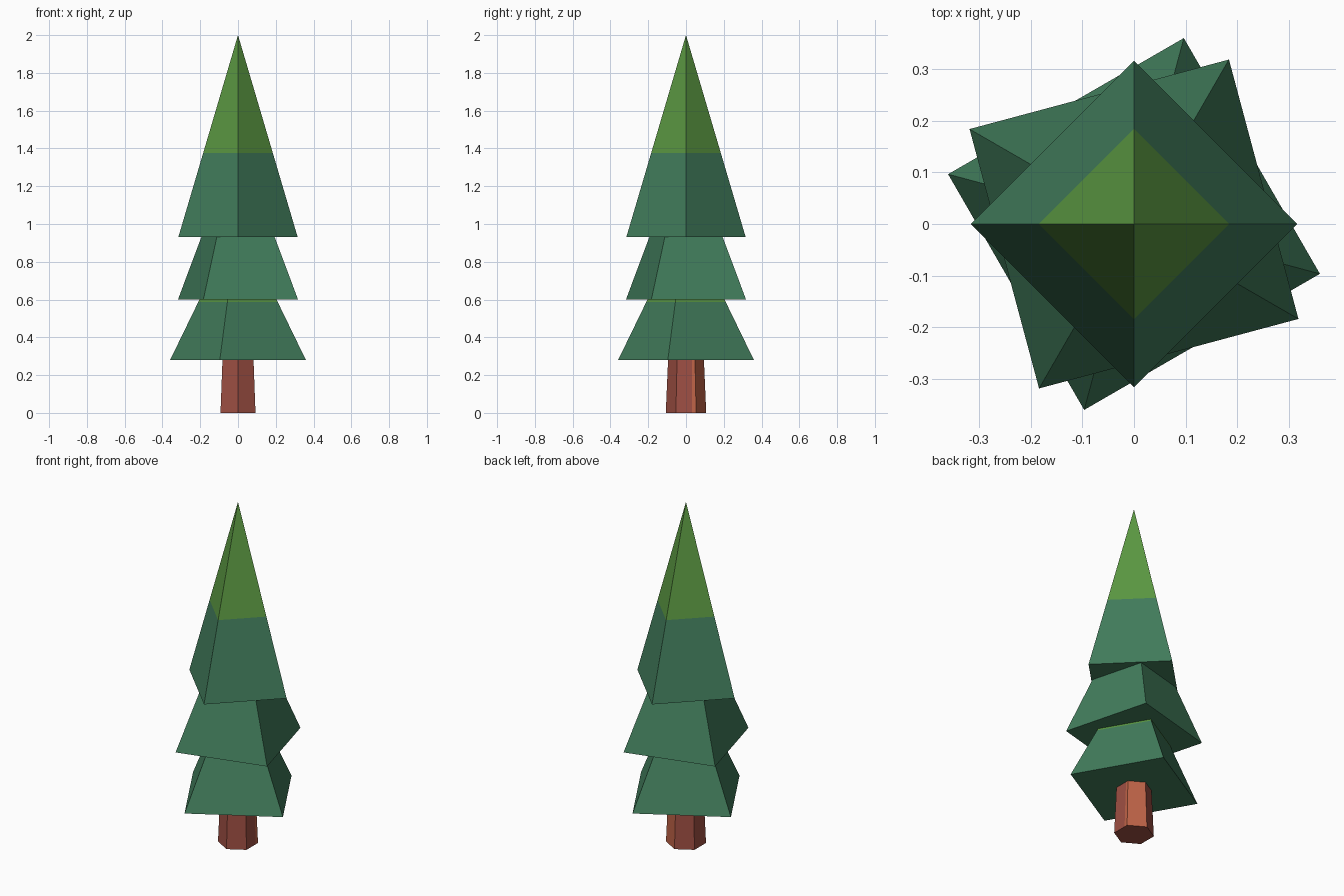
import bpy, bmesh
from math import cos, sin, radians, tau

if "Cube" in bpy.data.objects:
    bpy.data.objects.remove(bpy.data.objects["Cube"])


def material(name, rgb):
    m = bpy.data.materials.new(name)
    lin = [((c / 255 + 0.055) / 1.055) ** 2.4 for c in rgb]
    m.diffuse_color = (*lin, 1)
    m.use_nodes = True
    m.node_tree.nodes["Principled BSDF"].inputs["Base Color"].default_value = m.diffuse_color
    return m


dark_green = material("dark green", (66, 125, 92))
light_green = material("light green", (91, 152, 66))
bark = material("red brown bark", (158, 79, 67))
light_bark = material("light orange bark", (190, 99, 71))


def stack(sides, rings, turn):
    """Closed solid through rings of (radius, z); radius 0 gives a point."""
    bm = bmesh.new()
    loops = []
    for r, z in rings:
        if r == 0:
            loops.append([bm.verts.new((0, 0, z))] * sides)
        else:
            loops.append([bm.verts.new((r * cos(turn + tau * i / sides),
                                        r * sin(turn + tau * i / sides), z))
                          for i in range(sides)])
    for low, high in zip(loops, loops[1:]):
        for i in range(sides):
            j = (i + 1) % sides
            quad = [low[i], low[j], high[j], high[i]]
            bm.faces.new(list(dict.fromkeys(quad)))
    bm.faces.new(loops[0][::-1])
    if rings[-1][0] > 0:
        bm.faces.new(loops[-1])
    bm.normal_update()
    return bm


def finish(bm, name, mats):
    me = bpy.data.meshes.new(name)
    bm.to_mesh(me)
    bm.free()
    for m in mats:
        me.materials.append(m)
    ob = bpy.data.objects.new(name, me)
    bpy.context.collection.objects.link(ob)


# Foliage tiers: four-sided pyramids, each twisted, with a light tip
SPLIT = 0.416
for name, radius, base, apex, turn in (("lower_foliage", 0.372, 0.28, 1.02, 75),
                                       ("middle_foliage", 0.367, 0.60, 1.45, 60),
                                       ("top_foliage", 0.316, 0.93, 2.00, 90)):
    z_split = base + SPLIT * (apex - base)
    bm = stack(4, [(radius, base), (radius * (1 - SPLIT), z_split), (0, apex)],
               radians(turn))
    for f in bm.faces:
        f.material_index = int(f.calc_center_median().z > z_split)
    finish(bm, name, [dark_green, light_green])

# Trunk: tapered hexagon, lighter bark on the back right side
bm = stack(6, [(0.107, 0), (0.094, 0.30)], radians(90))
bmesh.ops.bisect_plane(bm, geom=bm.verts[:] + bm.edges[:] + bm.faces[:],
                       plane_co=(0, 0.032, 0), plane_no=(0, 1, 0))
bm.normal_update()
for f in bm.faces:
    f.material_index = int(f.normal.x > 0.3 and f.calc_center_median().y > 0.032)
finish(bm, "trunk", [bark, light_bark])
